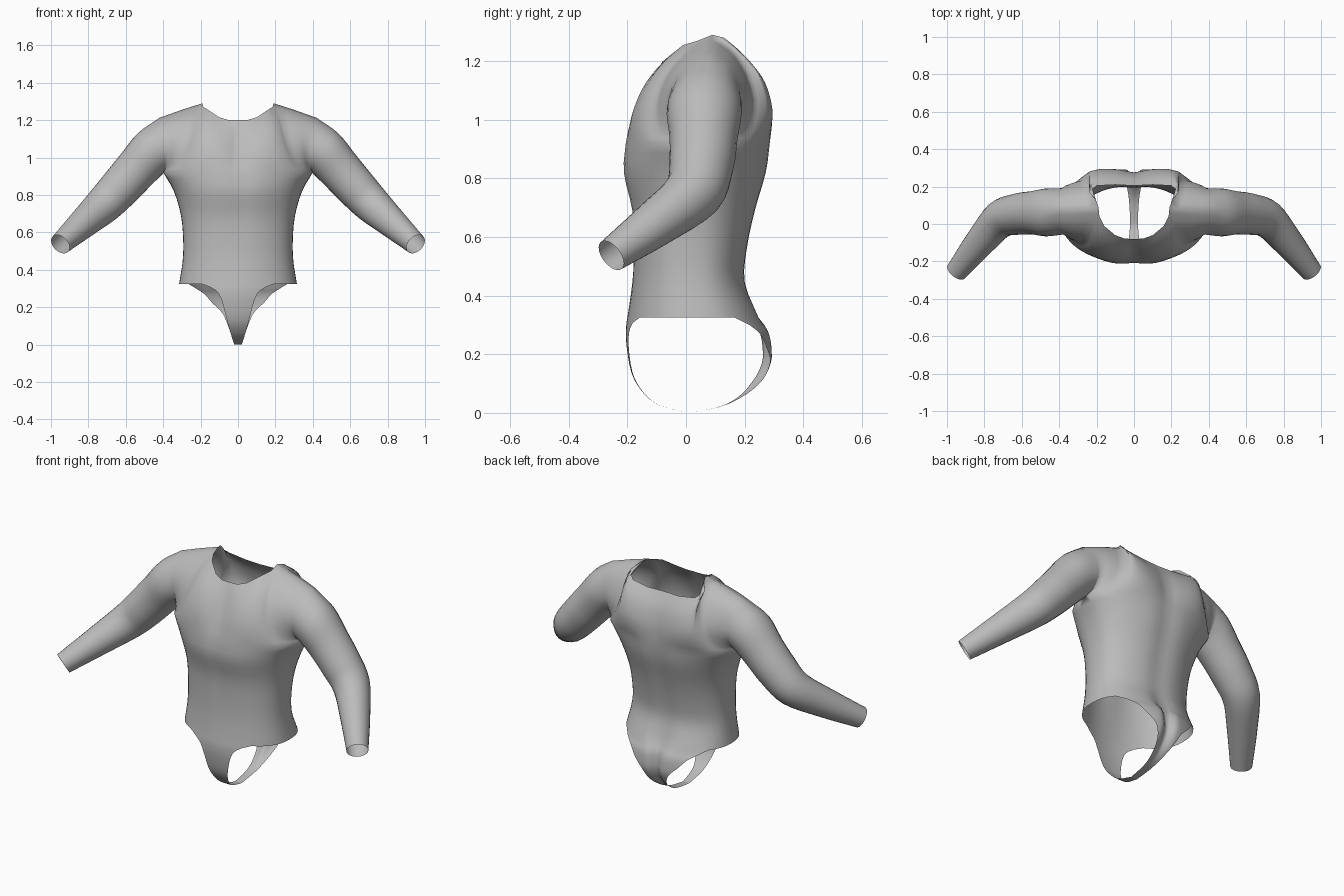
import bpy, bmesh, math
from mathutils import Vector as V

if "Cube" in bpy.data.objects:
    bpy.data.objects.remove(bpy.data.objects["Cube"])

NU, NV = 14, 12          # columns per quarter of the body, rows up each armhole


def sample(pts, t, smooth=True):
    """Point at t (0..1) on a spline or polyline through pts."""
    n = len(pts) - 1
    i = min(int(t * n), n - 1)
    f = t * n - i
    b, c = pts[i], pts[i + 1]
    if not smooth:
        return b.lerp(c, f)
    a = pts[i - 1] if i > 0 else b * 2 - c
    d = pts[i + 2] if i + 2 <= n else c * 2 - b
    return 0.5 * (2 * b + (c - a) * f + (2 * a - 5 * b + 4 * c - d) * f * f
                  + (3 * b - a - 3 * c + d) * f ** 3)


def vecs(*pts):
    return [V(p) for p in pts]


bm = bmesh.new()


def skin(rows, closed=False):
    """Quads between successive rows of points."""
    grid = [[bm.verts.new(p) for p in r] for r in rows]
    for r0, r1 in zip(grid, grid[1:]):
        n = len(r0)
        for j in range(n if closed else n - 1):
            k = (j + 1) % n
            bm.faces.new((r0[j], r0[k], r1[k], r1[j]))


# Body sections from hip to armpit: (half width, front y, back y), (side y, z, spine dip)
W = vecs((.315, -.20, .26), (.296, -.186, .208), (.293, -.183, .215), (.305, -.19, .243),
         (.343, -.22, .28), (.40, -.213, .292))
S = vecs((.03, .325, .03), (.02, .445, .012), (.02, .56, .012), (.03, .69, .014),
         (.05, .82, .016), (.07, .92, .016))


def quarter(t, back):
    w, s = sample(W, t), sample(S, t)
    pts = []
    for j in range(NU + 1):
        a = j / NU * math.pi / 2
        x = w.x * math.sin(a)
        y = s.x + ((w.z if back else w.y) - s.x) * max(math.cos(a), 0) ** 0.82
        dip = s.z if back else -.015 * t
        pts.append(V((x, y - dip * math.exp(-(x / .06) ** 2), s.y)))
    return pts


for back in (False, True):
    skin([quarter(i / 15, back) for i in range(16)])


# Chest and upper back: patches between armpit line, neckline, centre line and armhole
def patch(bottom, top, centre, arm):
    T = [sample(top, j / NU, False) for j in range(NU + 1)]
    C = [bottom[0]] + centre + [T[0]]
    A = [bottom[-1]] + arm + [T[-1]]
    rows = []
    for i in range(NV + 1):
        v = i / NV
        c, a, row = sample(C, v), sample(A, v), []
        for j in range(NU + 1):
            u = j / NU
            row.append(bottom[j] * (1 - v) + T[j] * v + c * (1 - u) + a * u
                       - (bottom[0] * (1 - v) + T[0] * v) * (1 - u)
                       - (bottom[-1] * (1 - v) + T[-1] * v) * u)
        rows.append(row)
    skin(rows)
    return [r[-1] for r in rows]


seam = vecs((.19, .09, 1.29), (.30, .085, 1.255), (.42, .08, 1.212))
arm_front = patch(
    quarter(1, False),
    vecs((0, -.08, 1.2), (.05, -.078, 1.2), (.10, -.06, 1.215), (.16, -.01, 1.255),
         (.185, .04, 1.27)) + seam,
    vecs((0, -.165, 1.01), (0, -.122, 1.11)),
    vecs((.385, -.01, .95), (.375, -.055, 1.03), (.385, -.045, 1.12), (.405, .01, 1.185)))
arm_back = patch(
    quarter(1, True),
    vecs((0, .205, 1.195), (.10, .21, 1.195), (.20, .205, 1.21), (.24, .17, 1.245),
         (.205, .13, 1.28)) + seam,
    vecs((0, .272, 1.01), (0, .25, 1.11)),
    vecs((.39, .14, .95), (.385, .19, 1.03), (.395, .18, 1.12), (.41, .14, 1.185)))

# Sleeve: rings from the armhole to the wrist: (centre, radius, direction)
stations = [((.47, .062, 1.02), .128, (.85, 0, -.5)),
            ((.545, .06, .935), .116, (.7, 0, -.72)),
            ((.63, .052, .84), .11, (.7, -.05, -.72)),
            ((.72, .022, .745), .1, (.65, -.35, -.65)),
            ((.83, -.105, .645), .08, (.53, -.67, -.51)),
            ((.95, -.255, .537), .058, (.53, -.67, -.51))]
rings = [arm_front[::-1] + arm_back[1:-1]]
for c, r, t in stations:
    t = V(t).normalized()
    front = (V((0, -1, 0)) + t * t.y).normalized()
    up = front.cross(t)
    if up.z < 0:
        up = -up
    rings.append([V(c) + r * (up * math.cos(k * math.pi / NV) + front * math.sin(k * math.pi / NV))
                  for k in range(2 * NV)])
columns = list(zip(*rings))
skin([[sample(col, i / 24) for col in columns] for i in range(25)], closed=True)


# Crotch strip: (half width, y, z) down the front and the back, meeting underneath
def strip(top, path, curve, cleft):
    rows, n = [top], len(top) - 1
    path = vecs(*path)
    steps = 3 * (len(path) - 1)
    for i in range(steps + 1):
        w, y, z = sample(path, i / steps)
        row = []
        for p in top:
            x = w * p.x / top[-1].x
            depth = cleft * min(1, z / .1) * math.exp(-(x / .03) ** 2)
            row.append(V((x, y + curve * x * x - depth, z)))
        rows.append(row)
    skin(rows)


strip(quarter(0, False)[:7],
      [(.15, -.203, .308), (.11, -.205, .28), (.085, -.203, .23), (.062, -.187, .14),
       (.045, -.155, .08), (.03, -.10, .03), (.02, 0, 0)], 1.0, 0)
strip(quarter(0, True)[:10],
      [(.225, .272, .30), (.18, .288, .27), (.14, .296, .225), (.085, .294, .17),
       (.055, .26, .105), (.035, .19, .05), (.025, .11, .018), (.02, 0, 0)], -1.1, .035)

bmesh.ops.remove_doubles(bm, verts=bm.verts, dist=.0008)
bmesh.ops.recalc_face_normals(bm, faces=bm.faces)
for f in bm.faces:
    f.smooth = True
mesh = bpy.data.meshes.new("bodysuit")
bm.to_mesh(mesh)
bm.free()
suit = bpy.data.objects.new("bodysuit", mesh)
bpy.context.collection.objects.link(suit)

# Other half
mirror = suit.modifiers.new("mirror", 'MIRROR')
mirror.use_clip = True
mirror.merge_threshold = .001

grey = bpy.data.materials.new("plain grey")
grey.diffuse_color = (.5, .5, .5, 1)
grey.use_nodes = True
grey.node_tree.nodes["Principled BSDF"].inputs["Base Color"].default_value = grey.diffuse_color
mesh.materials.append(grey)
